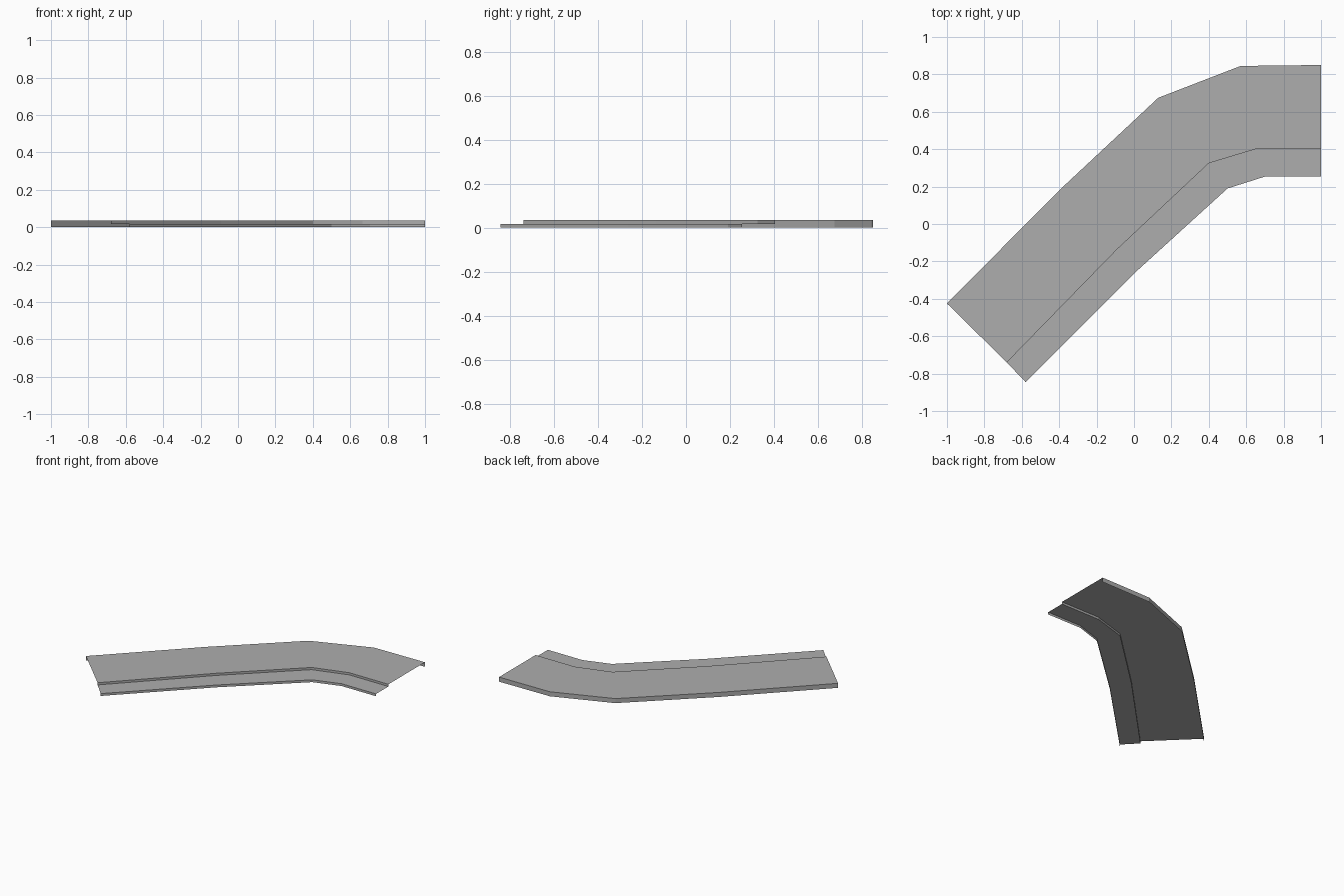
import bpy
import bmesh

if "Cube" in bpy.data.objects:
    bpy.data.objects.remove(bpy.data.objects["Cube"])

HIGH, LOW = 0.035, 0.018

# Plan lines along the bent strip, from the slanted end to the straight end
OUTER = [(-1, -0.425), (-0.40, 0.18), (0.13, 0.675), (0.57, 0.845), (1, 0.85)]
STEP = [(-0.68, -0.74), (-0.09, -0.135), (0.40, 0.325), (0.665, 0.405), (1, 0.405)]
INNER = [(-0.58, -0.845), (0.0, -0.265), (0.50, 0.19), (0.705, 0.255), (1, 0.255)]

grey = bpy.data.materials.new("plain grey")
grey.diffuse_color = (0.42, 0.42, 0.42, 1)
grey.use_nodes = True
grey.node_tree.nodes["Principled BSDF"].inputs["Base Color"].default_value = grey.diffuse_color


def strip(name, rails):
    """Open shell bridging successive rails, each a (plan line, height) pair."""
    bm = bmesh.new()
    rows = [[bm.verts.new((x, y, z)) for x, y in line] for line, z in rails]
    for a, b in zip(rows, rows[1:]):
        for i in range(len(a) - 1):
            bm.faces.new((a[i], b[i], b[i + 1], a[i + 1]))
    mesh = bpy.data.meshes.new(name)
    bm.to_mesh(mesh)
    bm.free()
    mesh.materials.append(grey)
    obj = bpy.data.objects.new(name, mesh)
    bpy.context.collection.objects.link(obj)
    return obj


# Raised slab: outer wall, wide top and riser down to the ledge
strip("raised_slab", [(OUTER, 0), (OUTER, HIGH), (STEP, HIGH), (STEP, LOW)])

# Low ledge: narrow top and inner wall
strip("low_ledge", [(STEP, LOW), (INNER, LOW), (INNER, 0)])
